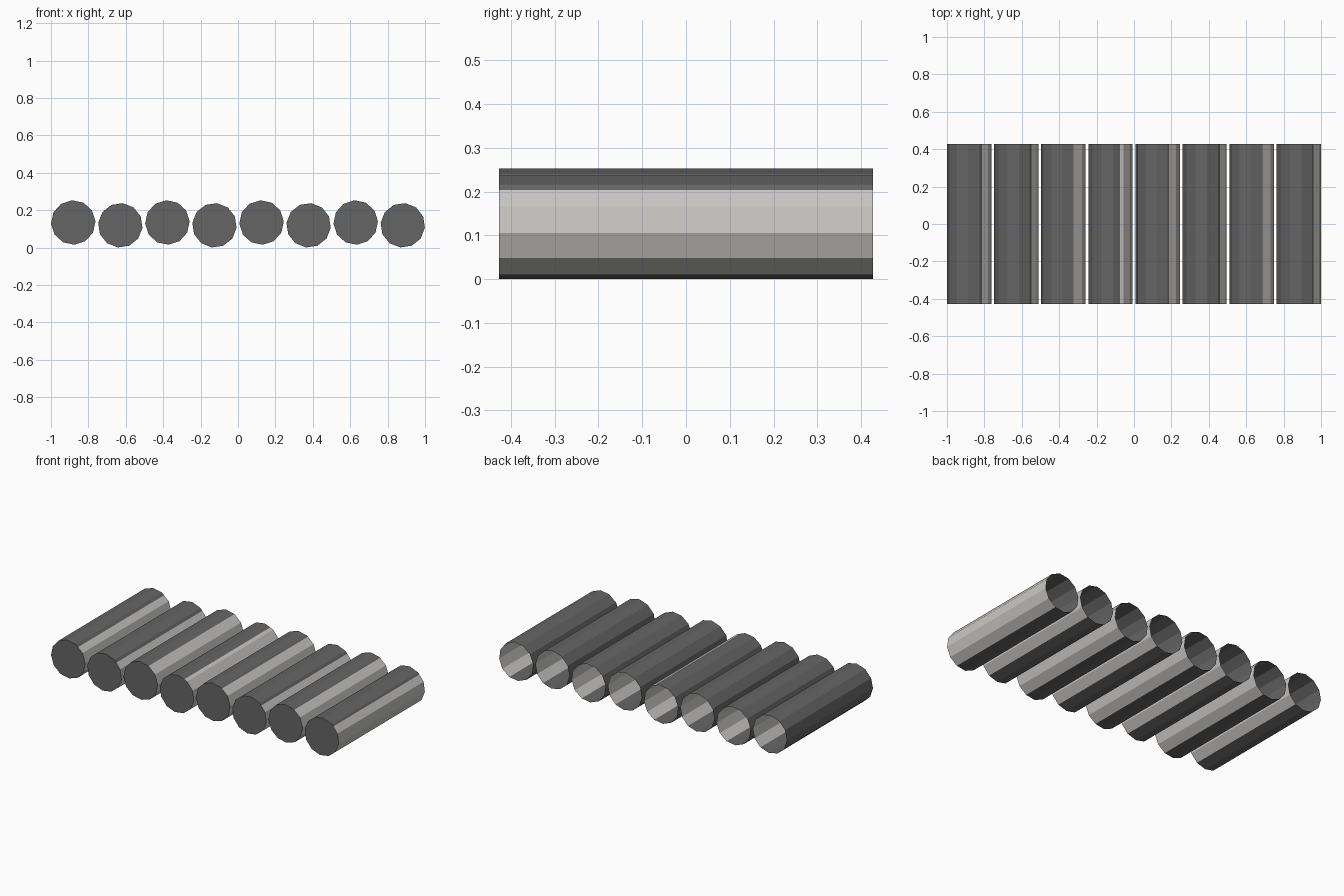
import bpy, bmesh, math

if "Cube" in bpy.data.objects:
    bpy.data.objects.remove(bpy.data.objects["Cube"])

R, HALF, SIDES = 0.119, 0.427, 12
SPACING = 0.2517


def material(name, rgb):
    m = bpy.data.materials.new(name)
    m.diffuse_color = (*rgb, 1)
    m.use_nodes = True
    m.node_tree.nodes["Principled BSDF"].inputs["Base Color"].default_value = m.diffuse_color
    return m


DARK = material("dark grey", (0.13, 0.13, 0.13))
LIGHT = material("light warm grey", (0.58, 0.57, 0.55))


def ring_profile(phase, start):
    """Polygon corners plus one extra point where the light strip begins."""
    step = 360 / SIDES
    pts = [(phase + step * i, R) for i in range(SIDES)]
    rel = (start - phase) % step
    if 2 < rel < step - 2:  # the point lies on the flat side
        r = R * math.cos(math.radians(step / 2)) / math.cos(math.radians(rel - step / 2))
        pts.append((start, r))
    return sorted((a % 360, r) for a, r in pts)


def roller(index, x, z, phase, start):
    bm = bmesh.new()
    prof = ring_profile(phase, start)
    front, back = [], []
    for a, r in prof:
        px, pz = x + r * math.cos(math.radians(a)), z + r * math.sin(math.radians(a))
        front.append(bm.verts.new((px, -HALF, pz)))
        back.append(bm.verts.new((px, HALF, pz)))
    n = len(prof)
    for i in range(n):
        j = (i + 1) % n
        f = bm.faces.new((front[j], front[i], back[i], back[j]))
        # light strip along the right-hand side
        a0, a1 = prof[i][0], prof[j][0]
        if a1 < a0:
            a1 += 360
        mid = ((a0 + a1) / 2 + 180) % 360 - 180
        f.material_index = 1 if -66 < mid < start else 0
    # closed front end, open back end
    bm.faces.new(front)
    bmesh.ops.recalc_face_normals(bm, faces=bm.faces)
    me = bpy.data.meshes.new(f"roller_{index}")
    bm.to_mesh(me)
    bm.free()
    me.materials.append(DARK)
    me.materials.append(LIGHT)
    ob = bpy.data.objects.new(f"roller_{index}", me)
    bpy.context.collection.objects.link(ob)


# row of eight tubes, alternating slightly in height and roll
strip_start = [54, 45, 62, 64, 59, 45, 60, 47]
for k, s in enumerate(strip_start):
    high = k % 2 == 0
    roller(k + 1, (k - 3.5) * SPACING, 0.134 if high else 0.119,
           3 if high else -6.5, s)
